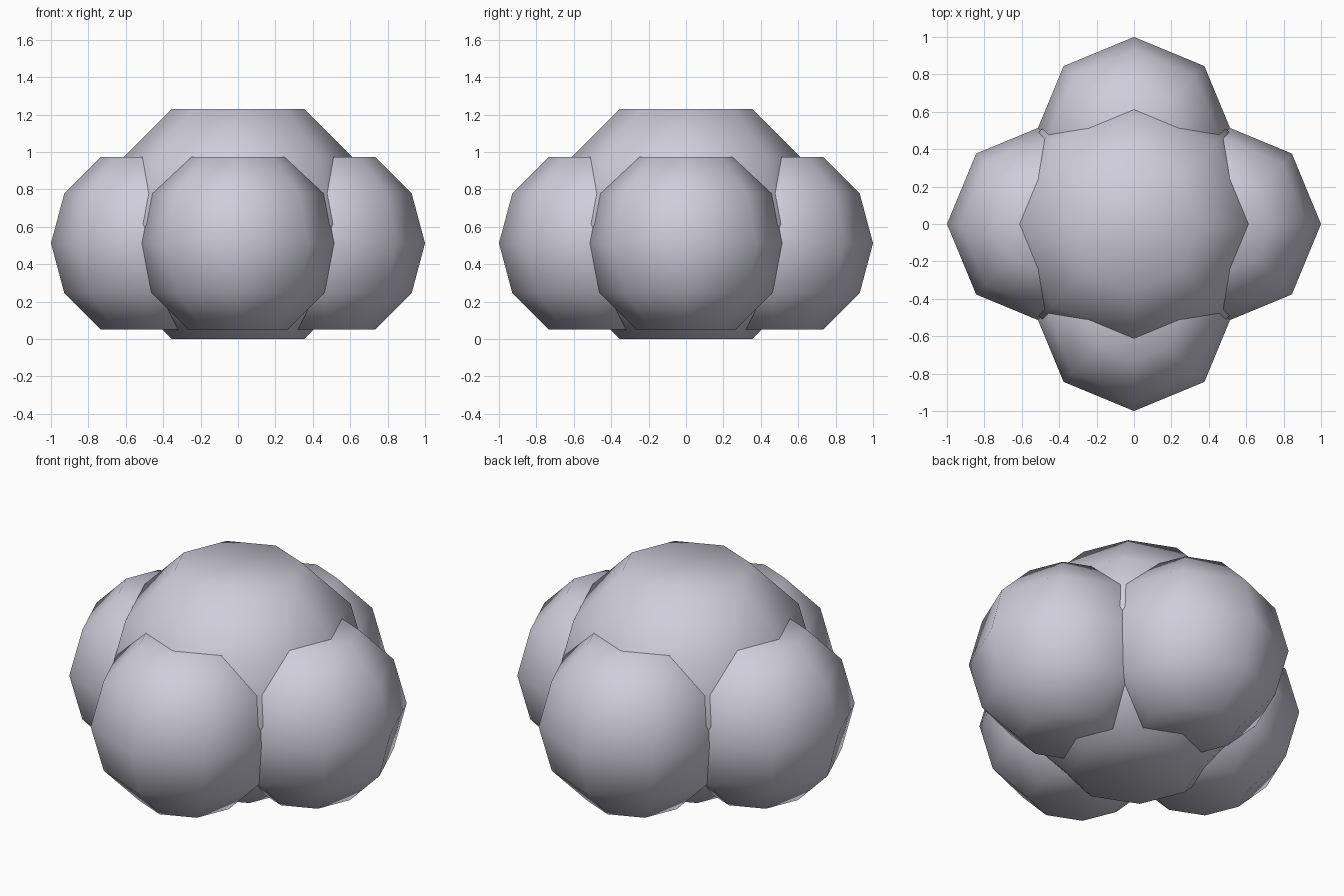
import bpy, bmesh, math

if "Cube" in bpy.data.objects:
    bpy.data.objects.remove(bpy.data.objects["Cube"])

mat = bpy.data.materials.new("pale lavender grey")
mat.diffuse_color = (0.62, 0.61, 0.70, 1.0)
mat.use_nodes = True
mat.node_tree.nodes["Principled BSDF"].inputs["Base Color"].default_value = mat.diffuse_color

SIDES = 8
LATITUDES = (-60, -30, 0, 30, 60)


def puff(name, centre, radius):
    """Low-poly ball with flat caps at 60 degrees latitude, smooth shaded."""
    bm = bmesh.new()
    rings = []
    for lat in LATITUDES:
        a = math.radians(lat)
        r, z = radius * math.cos(a), radius * math.sin(a)
        rings.append([bm.verts.new((r * math.cos(math.tau * i / SIDES),
                                    r * math.sin(math.tau * i / SIDES), z))
                      for i in range(SIDES)])
    for low, high in zip(rings, rings[1:]):
        for i in range(SIDES):
            j = (i + 1) % SIDES
            bm.faces.new((low[i], low[j], high[j], high[i]))
    bm.faces.new(rings[0][::-1])
    bm.faces.new(rings[-1])
    for f in bm.faces:
        f.smooth = True
    mesh = bpy.data.meshes.new(name)
    bm.to_mesh(mesh)
    bm.free()
    mesh.materials.append(mat)
    obj = bpy.data.objects.new(name, mesh)
    obj.location = centre
    bpy.context.collection.objects.link(obj)
    return obj


# large middle ball
puff("centre_ball", (0, 0, 0.615), 0.71)

# four smaller balls around it
RADIUS = 0.5325
OFFSET = 1.0 - RADIUS
for name, dx, dy in (("right_ball", 1, 0), ("back_ball", 0, 1),
                     ("left_ball", -1, 0), ("front_ball", 0, -1)):
    puff(name, (dx * OFFSET, dy * OFFSET, 0.512), RADIUS)
